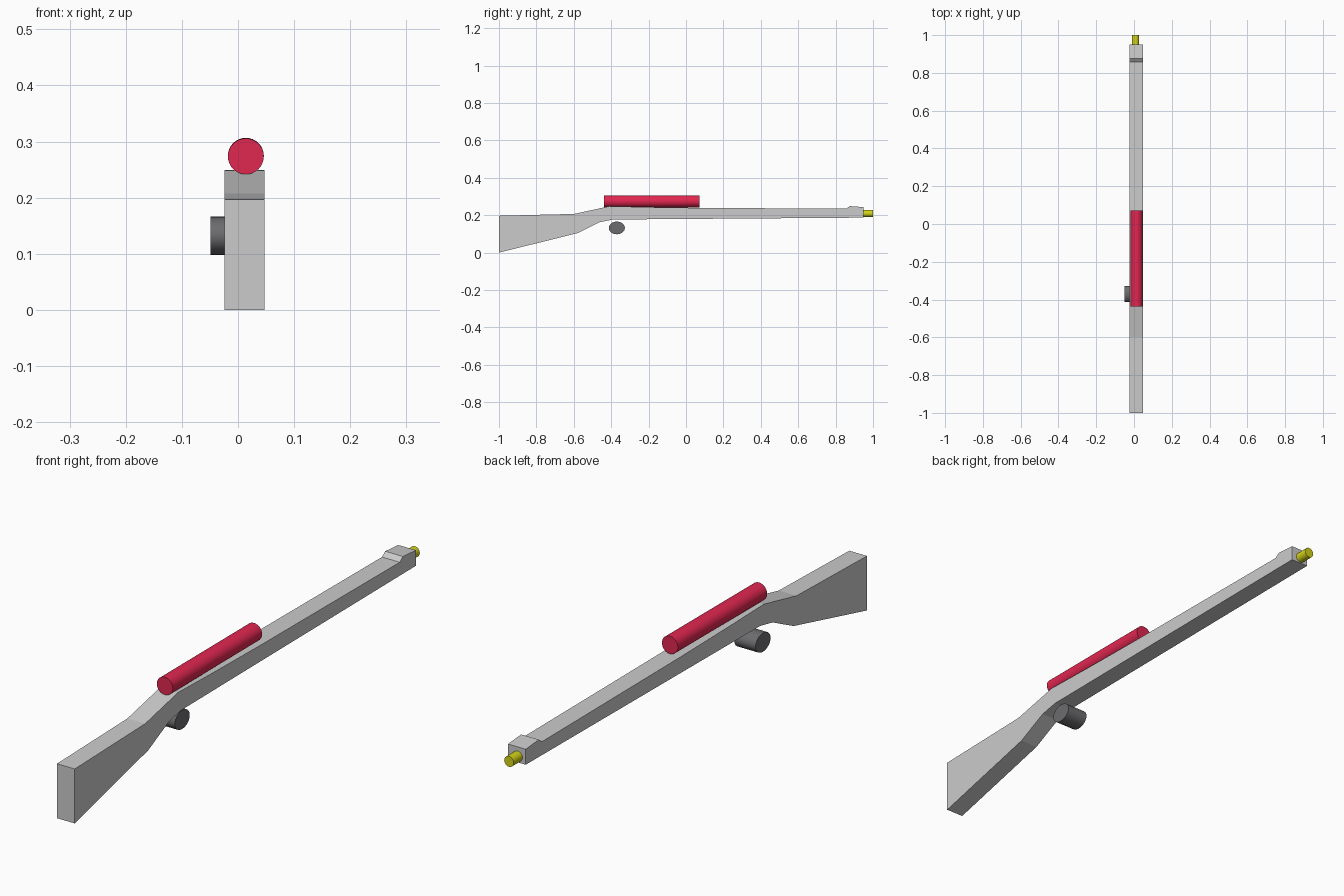
import bpy, bmesh
from mathutils import Vector

if "Cube" in bpy.data.objects:
    bpy.data.objects.remove(bpy.data.objects["Cube"])


def material(name, rgb):
    m = bpy.data.materials.new(name)
    m.diffuse_color = (*rgb, 1)
    m.use_nodes = True
    m.node_tree.nodes["Principled BSDF"].inputs["Base Color"].default_value = m.diffuse_color
    return m


def extrude_profile(name, pts, x0, x1):
    """Extrude a (y, z) outline along x."""
    bm = bmesh.new()
    face = bm.faces.new([bm.verts.new((x0, y, z)) for y, z in pts])
    res = bmesh.ops.extrude_face_region(bm, geom=[face])
    verts = [g for g in res["geom"] if isinstance(g, bmesh.types.BMVert)]
    bmesh.ops.translate(bm, verts=verts, vec=(x1 - x0, 0, 0))
    bmesh.ops.recalc_face_normals(bm, faces=bm.faces)
    me = bpy.data.meshes.new(name)
    bm.to_mesh(me)
    bm.free()
    ob = bpy.data.objects.new(name, me)
    bpy.context.collection.objects.link(ob)
    return ob


def rod(name, a, b, radii, mat=None):
    """Cylinder from a to b; radii give its two cross-section half widths."""
    a, b = Vector(a), Vector(b)
    bpy.ops.mesh.primitive_cylinder_add(vertices=32, radius=1, depth=1, location=(a + b) / 2)
    ob = bpy.context.object
    ob.name = name
    ob.rotation_euler = (b - a).to_track_quat('Z', 'Y').to_euler()
    ob.scale = (*radii, (b - a).length)
    bpy.ops.object.transform_apply(location=False, rotation=True, scale=True)
    bpy.ops.object.shade_smooth_by_angle()
    if mat:
        ob.data.materials.append(mat)
    return ob


# Stock, barrel and front sight as one side profile
extrude_profile("stock_and_barrel", [
    (-1.0, 0.0), (-0.58, 0.104), (-0.46, 0.163), (-0.39, 0.177), (0.0, 0.18),
    (0.95, 0.187), (0.95, 0.243), (0.875, 0.249), (0.857, 0.235), (0.07, 0.239),
    (-0.2, 0.243), (-0.41, 0.248), (-0.597, 0.207), (-1.0, 0.197)], -0.024, 0.047)

# Scope tube on top
rod("scope", (0.014, -0.438, 0.2735), (0.014, 0.072, 0.2745), (0.032, 0.032),
    material("scope_red", (0.75, 0.02, 0.08)))

# Muzzle tip
rod("muzzle", (0.008, 0.93, 0.209), (0.008, 1.0, 0.209), (0.019, 0.019),
    material("muzzle_yellow", (0.65, 0.65, 0.01)))

# Oval trigger drum below the grip, lying across the body
drum = rod("trigger_drum", (-0.049, 0, 0), (0.036, 0, 0), (0.034, 0.034),
           material("drum_grey", (0.15, 0.15, 0.16)))
for v in drum.data.vertices:
    v.co.y *= 0.043 / 0.034
drum.location = (-0.0065, -0.37, 0.132)
